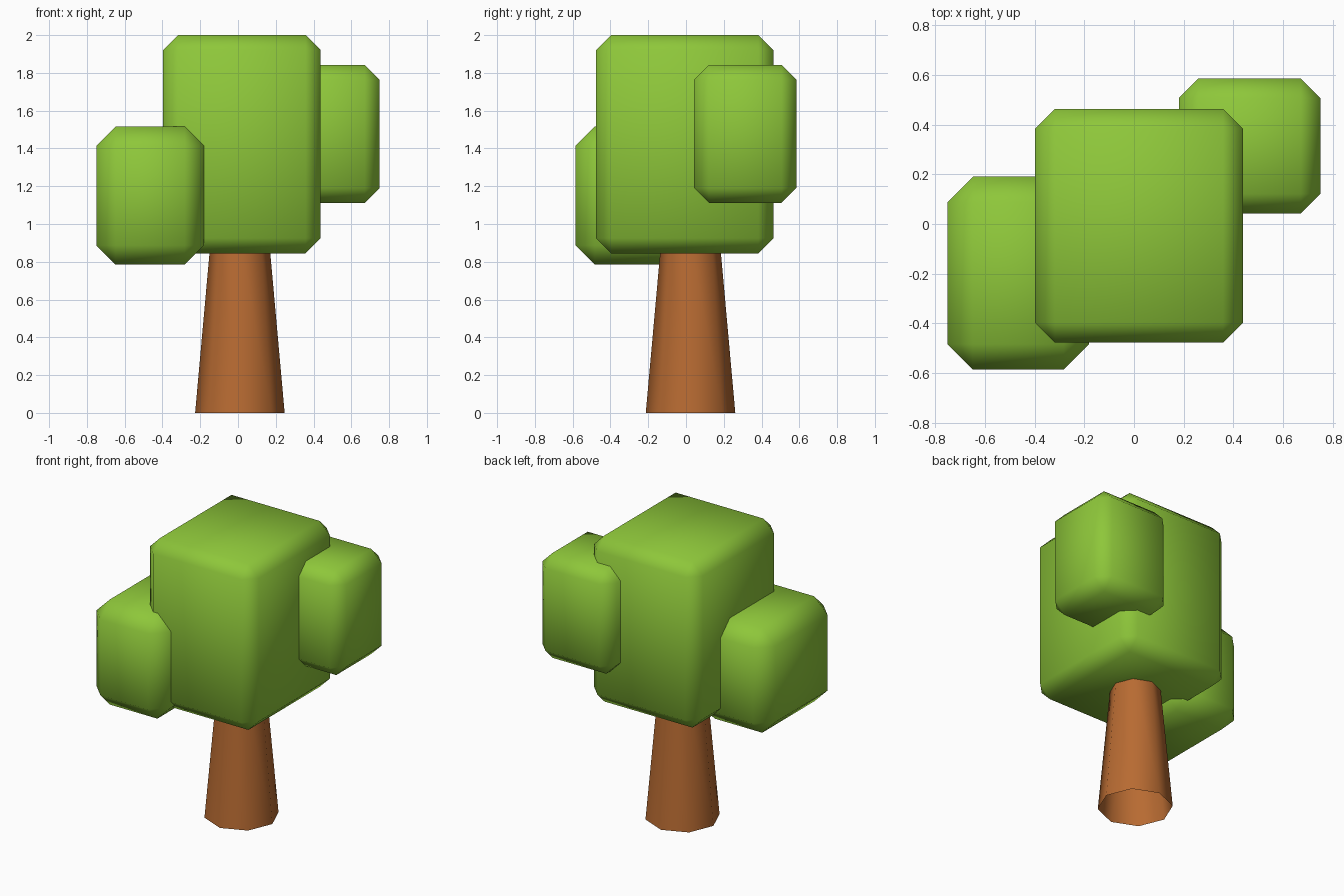
import bpy
import bmesh
from mathutils import Matrix, Vector

if "Cube" in bpy.data.objects:
    bpy.data.objects.remove(bpy.data.objects["Cube"])


def material(name, color):
    mat = bpy.data.materials.new(name)
    mat.diffuse_color = (*color, 1.0)
    mat.use_nodes = True
    mat.node_tree.nodes["Principled BSDF"].inputs["Base Color"].default_value = mat.diffuse_color
    return mat


def add_object(name, bm, mat):
    bmesh.ops.recalc_face_normals(bm, faces=bm.faces)
    for face in bm.faces:
        face.smooth = True
    mesh = bpy.data.meshes.new(name)
    bm.to_mesh(mesh)
    bm.free()
    mesh.materials.append(mat)
    obj = bpy.data.objects.new(name, mesh)
    bpy.context.collection.objects.link(obj)
    return obj


def leaf_block(name, low, high, chamfer, mat):
    """Box between two corners with single-segment chamfered edges."""
    low, high = Vector(low), Vector(high)
    bm = bmesh.new()
    bmesh.ops.create_cube(bm, size=1.0)
    bmesh.ops.scale(bm, vec=high - low, verts=bm.verts)
    bmesh.ops.translate(bm, vec=(low + high) / 2, verts=bm.verts)
    bmesh.ops.bevel(bm, geom=bm.edges[:], offset=chamfer, segments=1,
                    affect='EDGES', offset_type='OFFSET')
    return add_object(name, bm, mat)


green = material("leaf green", (0.27, 0.57, 0.042))
brown = material("bark brown", (0.48, 0.147, 0.032))

# Trunk: open, tapered octagon whose top is tucked into the crown
height = 0.9
bm = bmesh.new()
bmesh.ops.create_cone(bm, cap_ends=False, segments=8, radius1=0.237,
                      radius2=0.156, depth=height,
                      matrix=Matrix.Translation((0.01, 0.024, height / 2)))
add_object("trunk", bm, brown)

# Foliage blocks
leaf_block("main_crown", (-0.398, -0.477, 0.845), (0.438, 0.463, 2.0), 0.08, green)
leaf_block("left_foliage", (-0.75, -0.585, 0.785), (-0.18, 0.19, 1.515), 0.102, green)
leaf_block("right_foliage", (0.18, 0.042, 1.112), (0.75, 0.585, 1.842), 0.079, green)
